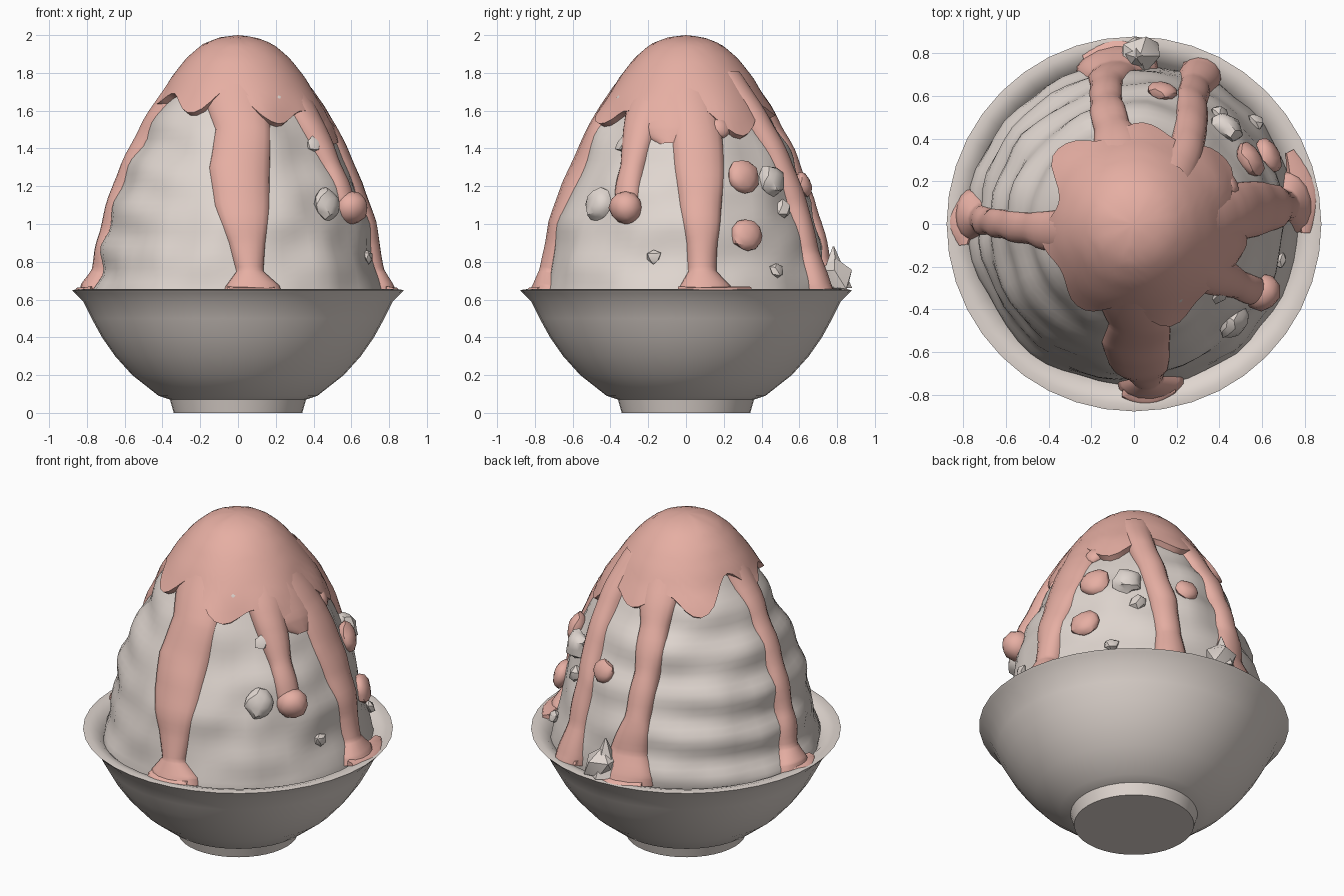
import bpy, bmesh, math, random
from mathutils import Vector, noise

if "Cube" in bpy.data.objects:
    bpy.data.objects.remove(bpy.data.objects["Cube"])

random.seed(4)


def material(name, rgb):
    m = bpy.data.materials.new(name)
    m.diffuse_color = (*rgb, 1)
    m.use_nodes = True
    m.node_tree.nodes["Principled BSDF"].inputs["Base Color"].default_value = m.diffuse_color
    return m


ICE = material("pale ice", (0.74, 0.67, 0.625))
SYRUP = material("pink syrup", (0.79, 0.425, 0.365))


def finish(name, bm, mat, angle=40):
    bmesh.ops.recalc_face_normals(bm, faces=bm.faces)
    me = bpy.data.meshes.new(name)
    bm.to_mesh(me)
    bm.free()
    ob = bpy.data.objects.new(name, me)
    bpy.context.collection.objects.link(ob)
    me.materials.append(mat)
    bpy.ops.object.select_all(action='DESELECT')
    ob.select_set(True)
    bpy.context.view_layer.objects.active = ob
    bpy.ops.object.shade_smooth_by_angle(angle=math.radians(angle))
    return ob


def loft(name, rows, mat, closed=True, caps=False, angle=40):
    """Skin a list of equally long point rows."""
    bm = bmesh.new()
    grid = [[bm.verts.new(p) for p in row] for row in rows]
    n = len(grid[0])
    for a, b in zip(grid, grid[1:]):
        for i in range(n if closed else n - 1):
            j = (i + 1) % n
            bm.faces.new((a[i], a[j], b[j], b[i]))
    if caps:
        bm.faces.new(grid[0])
        bm.faces.new(grid[-1])
    bmesh.ops.remove_doubles(bm, verts=bm.verts, dist=0.0005)
    return finish(name, bm, mat, angle)


def polar(r, th, z):
    return Vector((r * math.cos(th), r * math.sin(th), z))


# Mound shape: profile plus swirled layers (strongest on the left) and lumps
PROFILE = [(.5, .75), (.6, .765), (.7, .745), (.85, .715), (1.0, .685), (1.2, .62), (1.4, .53),
           (1.6, .425), (1.75, .325), (1.85, .245), (1.92, .165), (1.955, .08), (1.966, 0)]


def radius(z):
    for (z0, r0), (z1, r1) in zip(PROFILE, PROFILE[1:]):
        if z <= z1:
            return r0 + (r1 - r0) * (z - z0) / (z1 - z0)
    return 0


def surface(th, z, lift=0.0, wave=1.0):
    r = radius(z)
    slope = (radius(min(z + .02, 1.966)) - radius(z - .02)) / .04
    normal = Vector((1, -slope)).normalized()
    fade = max(0, min(1, (1.75 - z) / .25))
    left = .15 + .85 * max(0, math.cos(th - math.radians(155)))
    swirl = wave * .017 * left * math.sin(2 * math.pi * z / .23 + th)
    lump = wave * .03 * noise.noise(polar(r, th, z) * 4.5)
    d = lift + fade * (swirl + lump)
    return polar(r + d * normal.x, th, z + d * normal.y)


# Bowl: turned profile with foot and flared rim
bowl = [(0, 0), (.34, 0), (.36, .07), (.42, .09), (.56, .2), (.65, .3), (.72, .4), (.775, .5),
        (.82, .59), (.865, .635), (.878, .65), (.845, .655), (.80, .642), (.765, .61), (.72, .55), (0, .5)]
SIDES = 40
loft("bowl", [[polar(r, 2 * math.pi * i / SIDES, z) for i in range(SIDES)] for r, z in bowl], ICE)

# Shaved ice mound
heights = [.5 + 1.3 * i / 34 for i in range(35)] + [1.85, 1.9, 1.94, 1.966]
loft("ice_mound", [[surface(2 * math.pi * i / 56, z) for i in range(56)] for z in heights], ICE, angle=60)


# Syrup cap with a scalloped lower edge tucked into the ice
def cap_edge(th):
    side = .06 * math.cos(th - math.radians(10))
    return 1.595 - side + .055 * math.sin(7 * th + .6) + .035 * math.sin(4 * th + 2)


cap = [[Vector((0, 0, 2.0))] * 72]
for k in range(1, 15):
    t = min(k, 13) / 13
    lift = -.03 if k == 14 else .034 + .006 * math.sin(t * 3)
    cap.append([surface(2 * math.pi * i / 72,
                        1.966 - (1.966 - cap_edge(2 * math.pi * i / 72)) * t ** 1.6, lift) for i in range(72)])
bm = bmesh.new()
rings = [[bm.verts.new(p) for p in row] for row in cap[1:]]
tip = bm.verts.new(cap[0][0])
for i in range(72):
    j = (i + 1) % 72
    bm.faces.new((tip, rings[0][i], rings[0][j]))
    for a, b in zip(rings, rings[1:]):
        bm.faces.new((a[i], b[i], b[j], a[j]))
finish("syrup_cap", bm, SYRUP, 50)


# Syrup drips: (angle in degrees, height, half width, thickness) down the mound
def drip(name, pts, steps=6):
    path = []
    for a, b in zip(pts, pts[1:]):
        for k in range(steps):
            s = k / steps
            s = s * s * (3 - 2 * s) * .5 + s * .5
            path.append([x + (y - x) * s for x, y in zip(a, b)])
    path.append(pts[-1])
    rows = []
    for deg, z, w, h in path:
        row = []
        for i in range(9):
            c = -math.cos(math.pi * i / 8)
            th = math.radians(deg) + c * w / max(radius(z), .2)
            edge = math.sqrt(max(0, 1 - c * c))
            row.append(surface(th, z, h * edge - .012, 1 - .75 * edge))
        rows.append(row)
    loft(name, rows, SYRUP, closed=False, angle=60)


drip("front_drip", [(-92, 1.72, .2, .05), (-87, 1.5, .15, .055), (-89, 1.3, .17, .055), (-88, 1.1, .15, .055),
                    (-86, .9, .1, .055), (-85, .75, .075, .06), (-84, .67, .15, .08), (-84, .63, .16, .09)])
drip("left_drip", [(187, 1.75, .12, .05), (183, 1.5, .08, .055), (180, 1.2, .07, .055), (179, .95, .065, .055),
                   (178, .75, .075, .06), (177, .67, .11, .09), (177, .63, .12, .09)])
drip("right_front_drip", [(-34, 1.72, .13, .05), (-32, 1.5, .1, .065), (-30, 1.3, .07, .06),
                          (-29, 1.12, .07, .06), (-29, 1.02, .03, .04)])
drip("right_drip", [(0, 1.7, .15, .05), (7, 1.5, .14, .06), (7, 1.3, .135, .055), (7, 1.1, .115, .06),
                    (7, .9, .085, .06), (7, .75, .08, .06), (8, .67, .14, .09), (8, .63, .15, .1)])
drip("back_right_drip", [(50, 1.78, .1, .06), (56, 1.55, .085, .075), (61, 1.35, .08, .07), (65, 1.1, .08, .06),
                         (66, .85, .075, .06), (66, .67, .1, .09), (66, .63, .1, .1)])
drip("back_drip", [(100, 1.72, .14, .05), (103, 1.5, .09, .06), (103, 1.25, .08, .06), (101, 1.0, .08, .06),
                   (98, .8, .12, .06), (96, .68, .19, .09), (96, .63, .2, .1)])
drip("syrup_bridge", [(-12, 1.68, .3, .05), (-12, 1.5, .2, .05), (-10, 1.42, .05, .03)], 4)


# Syrup pools lying on the rim
def pool(name, deg0, deg1, outer):
    rows = []
    for k in range(9):
        th = math.radians(deg0 + (deg1 - deg0) * k / 8)
        w = .35 + .65 * math.sin(math.pi * k / 8)
        mid = (outer + .74) / 2
        half = (outer - .74) / 2 * w
        rows.append([polar(mid + half * c, th, z) for c, z in ((-1, .64), (-.7, .67), (.7, .664), (1, .645))])
    loft(name, rows, SYRUP, caps=True, angle=60)


pool("right_pool", -3, 25, .87)
pool("back_pool", 86, 107, .87)
pool("back_right_pool", 60, 73, .82)
pool("left_pool", 172, 187, .87)
pool("front_pool", -94, -76, .85)


# Faceted chunks half sunk into the mound
def chunk(name, deg, z, size, mat, flat=1.0, rough=.12, lift=.02, sub=2):
    bm = bmesh.new()
    bmesh.ops.create_icosphere(bm, subdivisions=sub, radius=1)
    base = surface(math.radians(deg), z, lift)
    out = Vector((math.cos(math.radians(deg)), math.sin(math.radians(deg)), .3)).normalized()
    for v in bm.verts:
        p = v.co * size * random.uniform(1 - rough, 1 + rough)
        p -= out * p.dot(out) * (1 - flat)
        v.co = base + p
    finish(name, bm, mat, 35)


chunk("syrup_bead", -28, 1.08, .09, SYRUP, rough=.05, lift=.015)
for i, (deg, z, s) in enumerate([(29, 1.24, .092), (27, .94, .09), (78, 1.2, .07), (22, 1.5, .055)]):
    chunk(f"berry_{i}", deg, z, s, SYRUP, flat=.55, rough=.06, lift=.01)
for i, (deg, z, s) in enumerate([(-44, 1.1, .085), (46, 1.22, .085), (52, 1.08, .05), (-58, 1.65, .05),
                                 (-14, .83, .04), (-40, 1.42, .045), (40, .75, .045)]):
    chunk(f"ice_chunk_{i}", deg, z, s, ICE, flat=.65, rough=.16, lift=.01, sub=1 + (s > .06))

# Ice shard leaning on the back rim
chunk("back_ice_shard", 88, .7, .1, ICE, rough=.18, lift=.05, sub=1)
bm = bmesh.new()
bmesh.ops.create_cone(bm, cap_ends=True, segments=5, radius1=.1, radius2=.005, depth=.22)
bmesh.ops.translate(bm, verts=bm.verts, vec=(.01, .78, .77))
finish("ice_spike", bm, ICE, 20)
